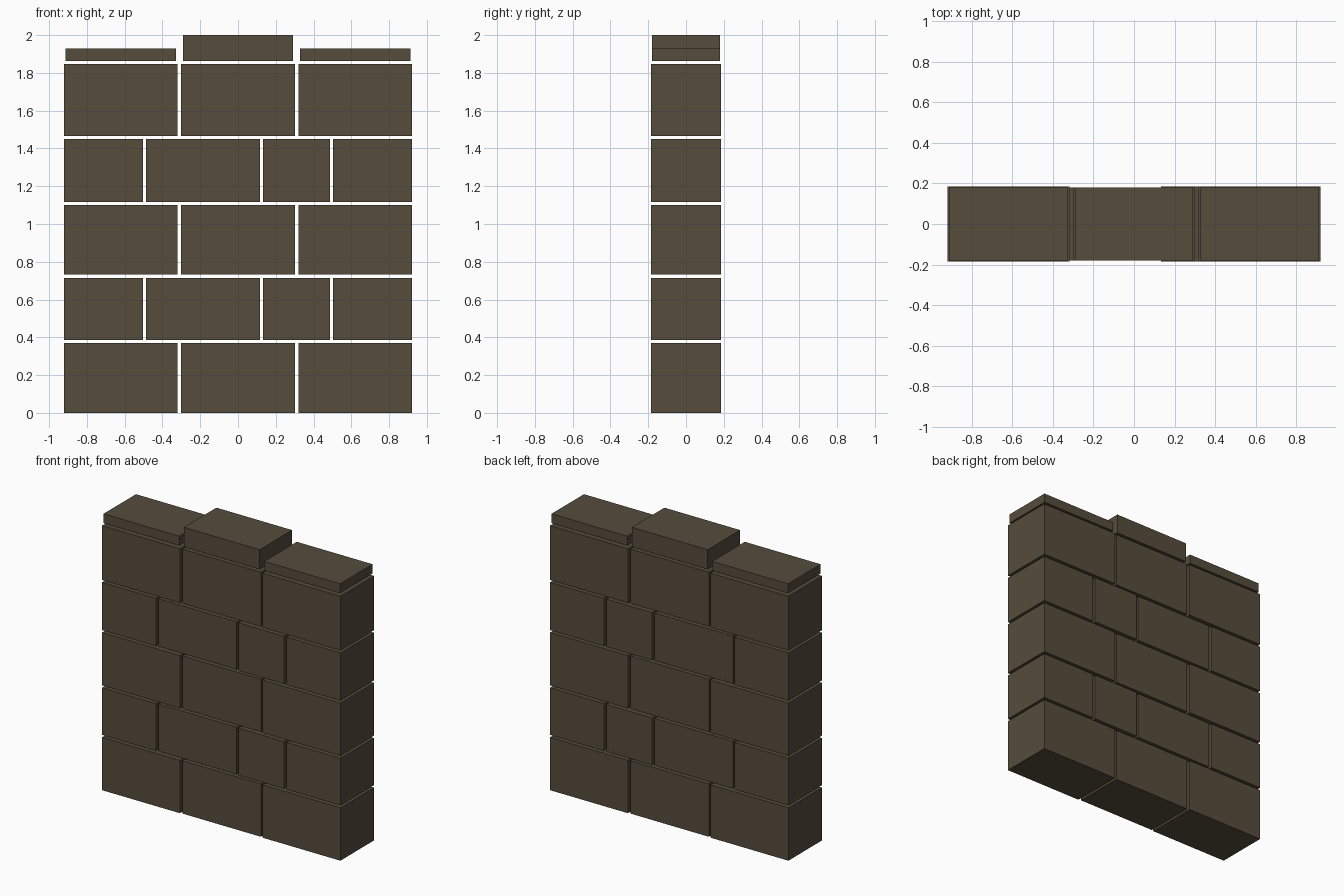
import bpy

cube = bpy.data.objects.get("Cube")
if cube:
    bpy.data.objects.remove(cube, do_unlink=True)

# Single stone colour
stone = bpy.data.materials.new("brown_stone")
stone.use_nodes = True
colour = (0.09, 0.072, 0.045, 1)
stone.diffuse_color = colour
bsdf = stone.node_tree.nodes["Principled BSDF"]
bsdf.inputs["Base Color"].default_value = colour
bsdf.inputs["Roughness"].default_value = 0.9


def block(name, x0, x1, z0, z1, depth):
    """Add one flat-faced block centred on y = 0."""
    bpy.ops.mesh.primitive_cube_add(size=1)
    ob = bpy.context.object
    ob.name = name
    for v in ob.data.vertices:
        v.co.x = x1 if v.co.x > 0 else x0
        v.co.z = z1 if v.co.z > 0 else z0
        v.co.y *= depth
    ob.data.materials.append(stone)


THICK, THIN = 0.37, 0.36

# Block spans across each kind of course: start, end, depth
wide_course = [(-0.92, -0.319, THICK), (-0.302, 0.302, THIN), (0.319, 0.92, THICK)]
split_course = [(-0.92, -0.504, THICK), (-0.487, 0.116, THIN),
                (0.132, 0.486, THICK), (0.503, 0.92, THICK)]

# Courses from the ground up, separated by open joints
heights = [(0, 0.369), (0.386, 0.715), (0.732, 1.1), (1.117, 1.45), (1.467, 1.846)]
for row, (z0, z1) in enumerate(heights):
    spans = split_course if row % 2 else wide_course
    for col, (x0, x1, depth) in enumerate(spans):
        block(f"wall_block_row{row + 1}_{col + 1}", x0, x1, z0, z1, depth)

# Cap stones, the middle one raised
for name, x0, x1, top in [("right_cap", -0.913, -0.328, 1.928),
                          ("middle_cap", -0.292, 0.292, 2.0),
                          ("left_cap", 0.328, 0.913, 1.928)]:
    block(name, x0, x1, 1.863, top, 0.358)
